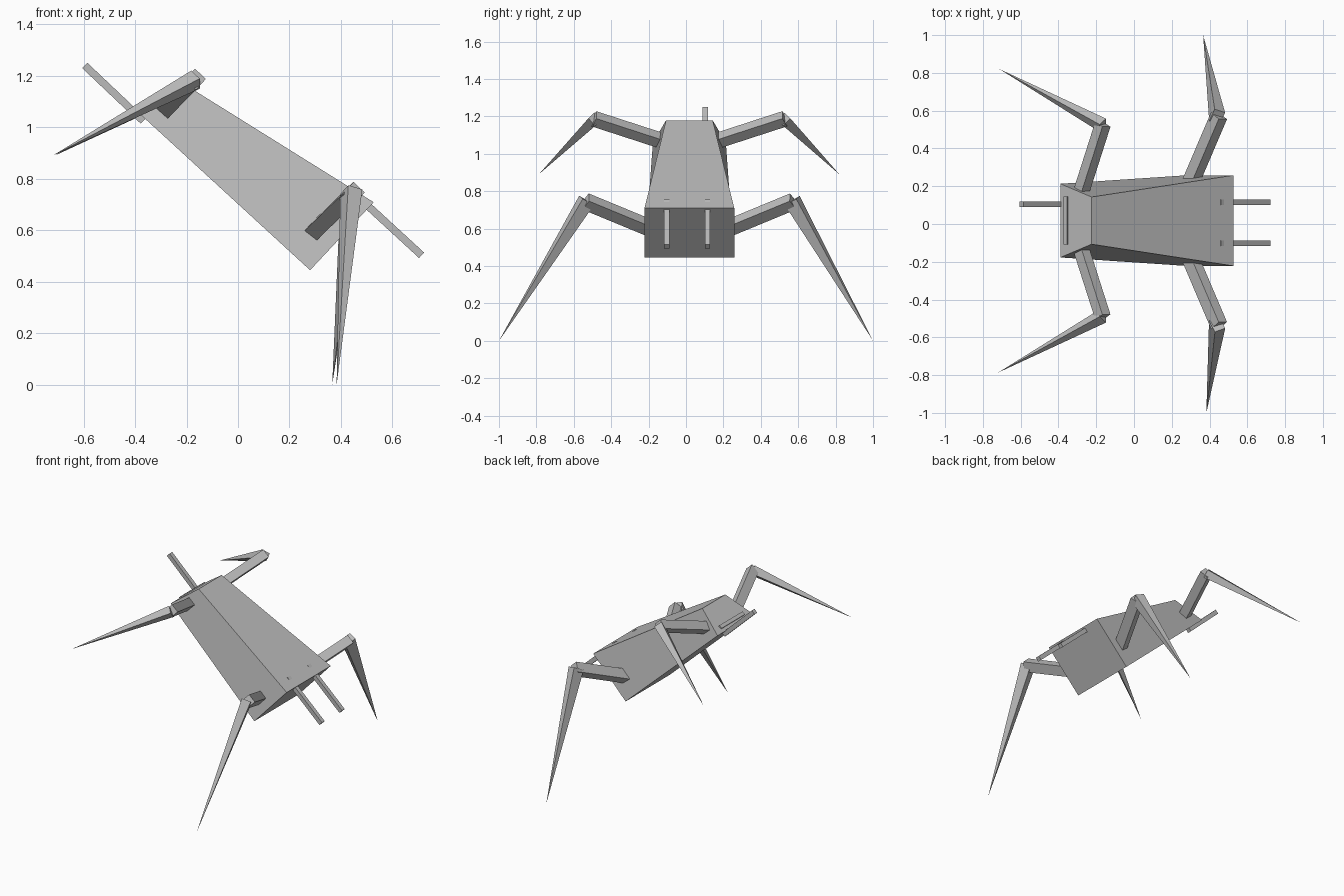
import bpy, bmesh
from mathutils import Vector

if "Cube" in bpy.data.objects:
    bpy.data.objects.remove(bpy.data.objects["Cube"])

CY = 0.018                               # centre plane of the body
U = Vector((0.737, 0, -0.676))           # nose direction of the tilted body
V = Vector((0.676, 0, 0.737))            # up direction of the tilted body

grey = bpy.data.materials.new("grey")
grey.diffuse_color = (0.5, 0.5, 0.5, 1)
grey.use_nodes = True
grey.node_tree.nodes["Principled BSDF"].inputs["Base Color"].default_value = grey.diffuse_color


def finish(name, bm):
    bmesh.ops.remove_doubles(bm, verts=bm.verts, dist=1e-5)
    bmesh.ops.recalc_face_normals(bm, faces=bm.faces)
    mesh = bpy.data.meshes.new(name)
    bm.to_mesh(mesh)
    bm.free()
    mesh.materials.append(grey)
    obj = bpy.data.objects.new(name, mesh)
    bpy.context.collection.objects.link(obj)


def bar(name, p, q, wa, wb, side=U, taper=1.0):
    """Square bar from p to q, wa wide along 'side', wb across it."""
    p, q = Vector(p), Vector(q)
    d = (q - p).normalized()
    a = (side - d * side.dot(d)).normalized()
    b = d.cross(a)
    bm = bmesh.new()
    bmesh.ops.create_cube(bm, size=1)
    for v in bm.verts:
        x, y, end = v.co.x, v.co.y, v.co.z > 0
        s = taper if end else 1
        v.co = (q if end else p) + a * x * wa * s + b * y * wb * s
    finish(name, bm)


# body: tapered box, (x, z, half width) of its four cross edges
bm = bmesh.new()
edges = [(0.28, 0.445, 0.24), (0.527, 0.709, 0.24),
         (-0.225, 1.178, 0.125), (-0.39, 1.06, 0.195)]
rings = [[bm.verts.new((x, CY + s * w, z)) for x, z, w in edges] for s in (-1, 1)]
bm.faces.new(rings[0])
bm.faces.new(rings[1])
for i in range(4):
    j = (i + 1) % 4
    bm.faces.new((rings[0][i], rings[0][j], rings[1][j], rings[1][i]))
finish("body", bm)

# legs: thigh bar and a shin tapering to a point
for s, label, front_tip, rear_tip in (
        (-1, "right", (0.383, -1.0, 0.0), (-0.72, -0.787, 0.89)),
        (1, "left", (0.366, 1.0, 0.0), (-0.712, 0.82, 0.89))):
    bar("front_thigh_" + label, (0.29, CY + s * 0.18, 0.59),
        (0.45, CY + s * 0.555, 0.745), 0.06, 0.07)
    bar("front_shin_" + label, (0.44, CY + s * 0.55, 0.75),
        front_tip, 0.06, 0.075, taper=0.0)
    bar("rear_thigh_" + label, (-0.28, CY + s * 0.15, 1.07),
        (-0.165, CY + s * 0.51, 1.187), 0.058, 0.062)
    bar("rear_shin_" + label, (-0.165, CY + s * 0.505, 1.185),
        rear_tip, 0.055, 0.055, side=V, taper=0.0)

# two prongs on the low end
for y, label in ((-0.103, "right"), (0.115, "left")):
    bar("prong_" + label, (0.45, y, 0.745), (0.713, y, 0.503),
        0.029, 0.029, side=V)

# rod under the high end and the thin strip across its sloped face
bar("tail_rod", (-0.368, 0.104, 1.025), (-0.595, 0.104, 1.24),
    0.029, 0.029, side=V)
bar("end_strip", (-0.359, CY - 0.127, 1.081), (-0.359, CY + 0.127, 1.081),
    0.024, 0.018, side=Vector((0.82, 0, 0.57)))
